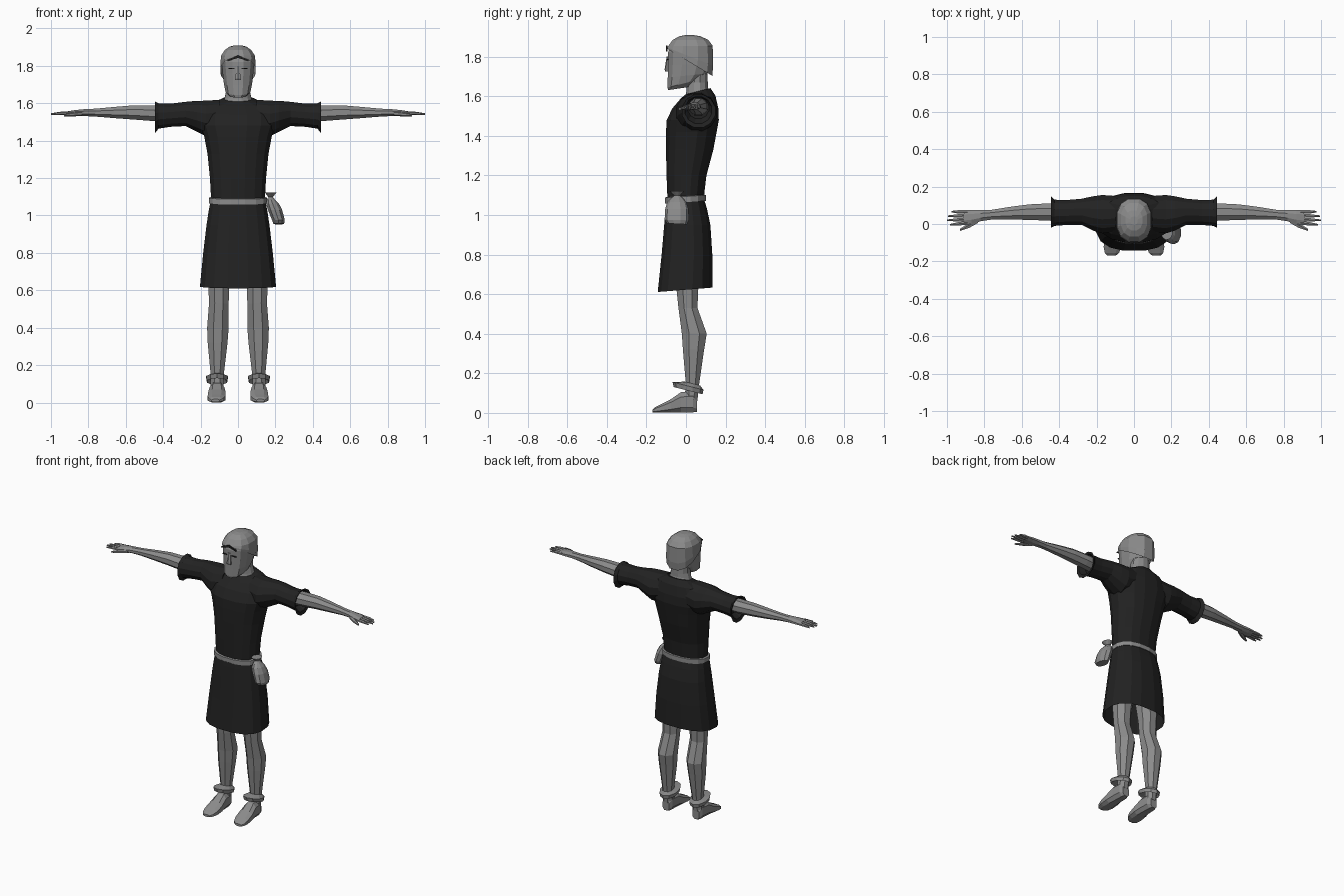
import bpy, bmesh, math


def material(name, v):
    m = bpy.data.materials.new(name)
    m.diffuse_color = (v, v, v, 1)
    return m


GREY = material("stone grey", 0.26)
BLACK = material("soft black", 0.016)


def loft(name, rings, mat, axis='z', n=10, p=2.0, s=1, caps=(True, True)):
    """Skin rounded rings given as (position, a0, a1, b0, b1[, tilt]).
    Axis z: a=x, b=y. Axis x: a=y, b=z. Axis y: a=x, b=z. s=-1 mirrors x."""
    bm = bmesh.new()
    loops = []
    for ring in rings:
        pos, a0, a1, b0, b1 = ring[:5]
        tilt = ring[5] if len(ring) > 5 else 0
        loop = []
        for i in range(n):
            t = 2 * math.pi * (i + 0.5) / n
            c, d = math.cos(t), math.sin(t)
            ua = math.copysign(abs(c) ** (2 / p), c) / math.cos(math.pi / n) ** (2 / p)
            ub = math.copysign(abs(d) ** (2 / p), d)
            a = (a0 + a1) / 2 + (a1 - a0) / 2 * ua
            b = (b0 + b1) / 2 + (b1 - b0) / 2 * ub
            q = pos + tilt * (b - (b0 + b1) / 2)
            co = {'z': (a, b, q), 'x': (q, a, b), 'y': (a, q, b)}[axis]
            loop.append(bm.verts.new((co[0] * s, co[1], co[2])))
        loops.append(loop)
    for l0, l1 in zip(loops, loops[1:]):
        for i in range(n):
            j = (i + 1) % n
            bm.faces.new((l0[i], l0[j], l1[j], l1[i]))
    if caps[0]:
        bm.faces.new(loops[0])
    if caps[1]:
        bm.faces.new(loops[-1])
    bmesh.ops.recalc_face_normals(bm, faces=bm.faces)
    me = bpy.data.meshes.new(name)
    bm.to_mesh(me)
    bm.free()
    me.materials.append(mat)
    ob = bpy.data.objects.new(name, me)
    bpy.context.collection.objects.link(ob)
    return ob


def plate(name, pts, y, mat):
    """Thin flat plate in the x-z plane."""
    bm = bmesh.new()
    f = bm.faces.new([bm.verts.new((x, y, z)) for x, z in pts])
    g = bmesh.ops.extrude_face_region(bm, geom=[f])
    for v in g['geom']:
        if isinstance(v, bmesh.types.BMVert):
            v.co.y += 0.008
    bmesh.ops.recalc_face_normals(bm, faces=bm.faces)
    me = bpy.data.meshes.new(name)
    bm.to_mesh(me)
    bm.free()
    me.materials.append(mat)
    bpy.context.collection.objects.link(bpy.data.objects.new(name, me))


# Tunic body
tunic = loft("tunic_body", [
    (1.075, -.143, .143, -.095, .09),
    (1.20, -.150, .150, -.100, .105),
    (1.33, -.163, .163, -.103, .14),
    (1.42, -.180, .180, -.103, .157),
    (1.48, -.200, .200, -.100, .168),
    (1.54, -.200, .200, -.070, .165),
    (1.595, -.150, .150, -.030, .150, .1),
    (1.625, -.078, .078, -.005, .125, .25)], BLACK, n=16, p=2.3)

# Sleeves, flared at the cuff and hollow at the end
for side, s in (("left", 1), ("right", -1)):
    sleeve = loft(side + "_sleeve", [
        (.10, -.040, .150, 1.44, 1.622),
        (.17, -.050, .155, 1.42, 1.617),
        (.22, -.035, .148, 1.445, 1.616),
        (.28, -.005, .135, 1.476, 1.610),
        (.36, -.005, .128, 1.472, 1.600),
        (.425, -.010, .130, 1.462, 1.602),
        (.443, -.020, .148, 1.438, 1.612),
        (.438, -.005, .130, 1.460, 1.600),
        (.40, .010, .115, 1.485, 1.595)], BLACK, axis='x', n=12, s=s)
    mod = tunic.modifiers.new("join", 'BOOLEAN')
    mod.operation = 'UNION'
    mod.solver = 'EXACT'
    mod.object = sleeve
    bpy.context.view_layer.objects.active = tunic
    bpy.ops.object.modifier_apply(modifier=mod.name)
    bpy.data.objects.remove(sleeve)

# Skirt, open below
loft("tunic_skirt", [
    (1.09, -.143, .143, -.095, .09),
    (1.03, -.156, .156, -.103, .108),
    (.95, -.168, .168, -.112, .125),
    (.80, -.186, .186, -.125, .135),
    (.622, -.203, .203, -.145, .135, .08)], BLACK, n=16, p=2.5, caps=(False, False))

# Belt
loft("belt", [
    (1.068, -.146, .146, -.098, .095, .06),
    (1.065, -.156, .156, -.107, .104, .06),
    (1.094, -.156, .156, -.107, .104, .06),
    (1.097, -.144, .144, -.098, .095, .06)], GREY, n=16, p=2.3, caps=(False, False))

# Belt pouch with gathered neck
loft("pouch", [
    (.955, .190, .246, -.095, .005, -.05),
    (.975, .182, .250, -.108, .015),
    (1.03, .160, .236, -.105, .013),
    (1.065, .150, .218, -.095, .002),
    (1.085, .155, .198, -.075, -.015),
    (1.098, .162, .186, -.060, -.030),
    (1.122, .145, .205, -.085, -.010)], GREY, n=10)

# Neck
loft("neck", [
    (1.59, -.082, .082, -.010, .130, .15),
    (1.635, -.070, .070, .000, .112, .2),
    (1.67, -.062, .062, .000, .112),
    (1.72, -.062, .062, .010, .110)], GREY, n=12)

# Head
loft("head", [
    (1.640, -.045, .045, -.092, .030, .15),
    (1.665, -.066, .066, -.096, .075, .25),
    (1.705, -.075, .075, -.095, .110, .1),
    (1.76, -.082, .082, -.094, .130),
    (1.82, -.087, .087, -.094, .130),
    (1.86, -.080, .080, -.080, .122),
    (1.885, -.060, .060, -.055, .100)], GREY, n=12, p=2.5)

# Hair cap, low at the nape
loft("hair", [
    (1.772, -.092, .092, -.100, .136, -.60),
    (1.80, -.094, .094, -.099, .141, -.40),
    (1.855, -.090, .090, -.092, .138),
    (1.885, -.070, .070, -.070, .115),
    (1.903, -.045, .045, -.035, .075),
    (1.909, -.020, .020, -.005, .040)], GREY, n=12, p=2.4, caps=(False, True))

# Nose
loft("nose", [
    (1.725, -.015, .015, -.106, -.085),
    (1.735, -.014, .014, -.108, -.085),
    (1.80, -.008, .008, -.098, -.085)], GREY, n=6)

for side, s in (("left", 1), ("right", -1)):
    # Brow shadow under the fringe and narrow eye
    plate(side + "_brow", [(0, 1.842), (.055 * s, 1.826), (.055 * s, 1.834),
                           (0, 1.856)], -.102, BLACK)
    plate(side + "_eye", [(.018 * s, 1.783), (.05 * s, 1.783), (.05 * s, 1.788),
                          (.018 * s, 1.788)], -.097, BLACK)

    # Arm and palm
    loft(side + "_arm", [
        (.39, .015, .108, 1.500, 1.592),
        (.46, .018, .110, 1.502, 1.592),
        (.56, .022, .105, 1.510, 1.592),
        (.66, .024, .092, 1.518, 1.583),
        (.76, .024, .076, 1.527, 1.573),
        (.82, .015, .074, 1.530, 1.570),
        (.87, .000, .076, 1.532, 1.565),
        (.91, -.004, .074, 1.535, 1.558)], GREY, axis='x', n=8, s=s)

    # Four fingers: base y, tip y, tip x
    for i, (yb, yt, xt) in enumerate([(.064, .066, .975), (.045, .042, .995),
                                      (.025, .020, 1.0), (.006, -.004, .985)]):
        loft(f"{side}_finger_{i + 1}", [
            (.89, yb - .010, yb + .010, 1.537, 1.557),
            (.94, (yb + yt) / 2 - .009, (yb + yt) / 2 + .009, 1.537, 1.556),
            (xt, yt - .004, yt + .004, 1.538, 1.547)], GREY, axis='x', n=6, s=s)
    loft(side + "_thumb", [
        (.835, .005, .035, 1.532, 1.558),
        (.88, -.020, .008, 1.530, 1.552),
        (.93, -.037, -.026, 1.530, 1.542)], GREY, axis='x', n=6, s=s)

    # Leg
    loft(side + "_leg", [
        (.80, .022, .165, -.075, .085),
        (.62, .047, .158, -.052, .066),
        (.53, .050, .155, -.042, .062),
        (.40, .050, .165, -.026, .110),
        (.32, .056, .162, -.020, .096),
        (.15, .076, .146, -.004, .070),
        (.06, .078, .146, -.010, .060)], GREY, n=8, s=s)

    # Ankle cuff, sloping down to the heel
    loft(side + "_ankle_cuff", [
        (.130, .075, .147, -.010, .072, -.25),
        (.112, .058, .166, -.062, .084, -.25),
        (.136, .054, .170, -.068, .088, -.25),
        (.148, .076, .146, -.008, .072, -.25)], GREY, n=10, s=s, caps=(False, False))

    # Shoe
    loft(side + "_shoe", [
        (.056, .088, .136, .003, .075),
        (.035, .076, .148, .000, .110),
        (-.025, .072, .152, .000, .108),
        (-.075, .066, .160, .000, .072),
        (-.125, .068, .162, .000, .045),
        (-.155, .080, .156, .000, .030),
        (-.169, .098, .142, .002, .018)], GREY, axis='y', n=8, p=2.8, s=s)
